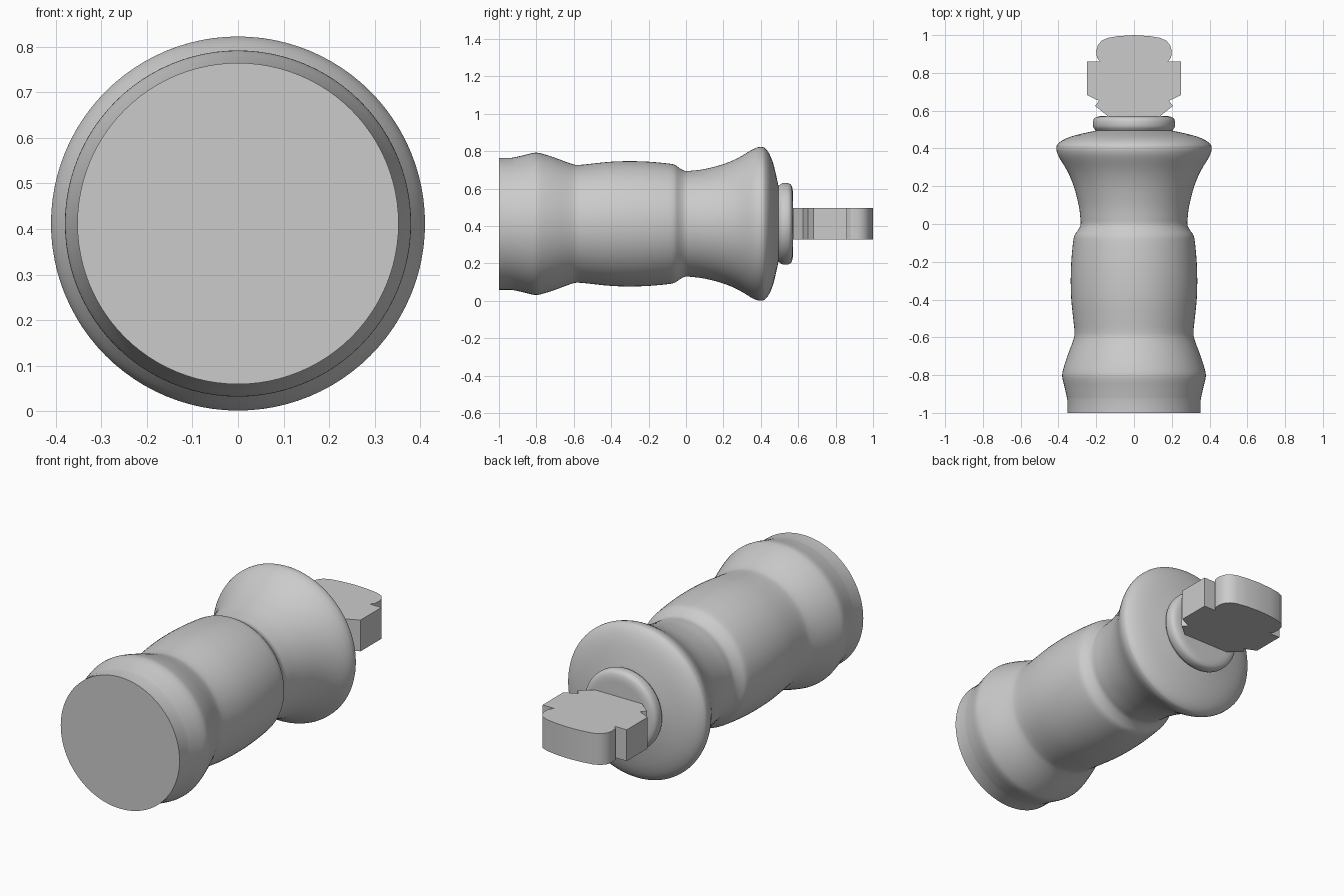
import bpy
import bmesh
import math

cube = bpy.data.objects.get("Cube")
if cube:
    bpy.data.objects.remove(cube, do_unlink=True)

AXIS_Z = 0.412
SEGMENTS = 96

grey = bpy.data.materials.new("plain grey")
grey.use_nodes = True
COLOUR = (0.6, 0.6, 0.6, 1)
grey.diffuse_color = COLOUR
grey.node_tree.nodes["Principled BSDF"].inputs["Base Color"].default_value = COLOUR


def finish(name, bm, angle):
    bmesh.ops.recalc_face_normals(bm, faces=bm.faces)
    mesh = bpy.data.meshes.new(name)
    bm.to_mesh(mesh)
    bm.free()
    mesh.materials.append(grey)
    obj = bpy.data.objects.new(name, mesh)
    bpy.context.collection.objects.link(obj)
    bpy.ops.object.select_all(action='DESELECT')
    obj.select_set(True)
    bpy.context.view_layer.objects.active = obj
    bpy.ops.object.shade_smooth_by_angle(angle=math.radians(angle))
    return obj


def smooth_path(points, steps):
    """Catmull-Rom curve through the profile points."""
    padded = [points[0]] + points + [points[-1]]
    path = []
    for a, b, c, d in zip(padded, padded[1:], padded[2:], padded[3:]):
        for i in range(steps):
            t = i / steps
            path.append(tuple(
                q + t / 2 * (r - p + t * (2 * p - 5 * q + 4 * r - s
                                          + t * (3 * (q - r) + s - p)))
                for p, q, r, s in zip(a, b, c, d)))
    return path + [points[-1]]


def turned(name, profile):
    """Lathe (y, radius) points around the long axis, with capped ends."""
    bm = bmesh.new()
    rings = []
    for y, radius in profile:
        angles = [2 * math.pi * i / SEGMENTS for i in range(SEGMENTS)]
        rings.append([bm.verts.new((radius * math.cos(a), y,
                                    AXIS_Z + radius * math.sin(a))) for a in angles])
    for low, high in zip(rings, rings[1:]):
        for i in range(SEGMENTS):
            j = (i + 1) % SEGMENTS
            bm.faces.new((low[i], low[j], high[j], high[i]))
    bm.faces.new(rings[0])
    bm.faces.new(rings[-1])
    return finish(name, bm, 40)


# Turned body: base, waist and flared crown
base = [(-1, .353), (-.93, .353)]
body = [(-.93, .353), (-.87, .366), (-.81, .38), (-.77, .375), (-.7, .353),
        (-.61, .32), (-.57, .315), (-.5, .322), (-.4, .332), (-.3, .335),
        (-.2, .332), (-.1, .323), (-.06, .315), (-.035, .298), (-.005, .283),
        (.03, .284), (.1, .293), (.2, .319), (.28, .353), (.35, .395),
        (.38, .408), (.4, .411), (.42, .406), (.445, .375), (.47, .31),
        (.497, .19)]
turned("turned_body", base[:1] + smooth_path(body, 3))

# Rounded collar under the cross
collar = [(.48, .19), (.5, .207), (.517, .217), (.545, .217), (.562, .207),
          (.57, .185), (.572, .16)]
turned("collar", smooth_path(collar, 3))

# Flat cross finial, half outline mirrored across x
half = [(.14, .56), (.143, .575), (.206, .625), (.185, .652), (.25, .683),
        (.25, .86), (.18, .86), (.196, .88), (.2, .915), (.192, .945),
        (.172, .97), (.14, .985), (.08, .995), (0, 1)]
outline = half + [(-x, y) for x, y in reversed(half[:-1])]
bm = bmesh.new()
lower = bm.faces.new([bm.verts.new((x, y, AXIS_Z - .084)) for x, y in outline])
result = bmesh.ops.extrude_face_region(bm, geom=[lower])
for item in result["geom"]:
    if isinstance(item, bmesh.types.BMVert):
        item.co.z += .168
finish("cross", bm, 32)
